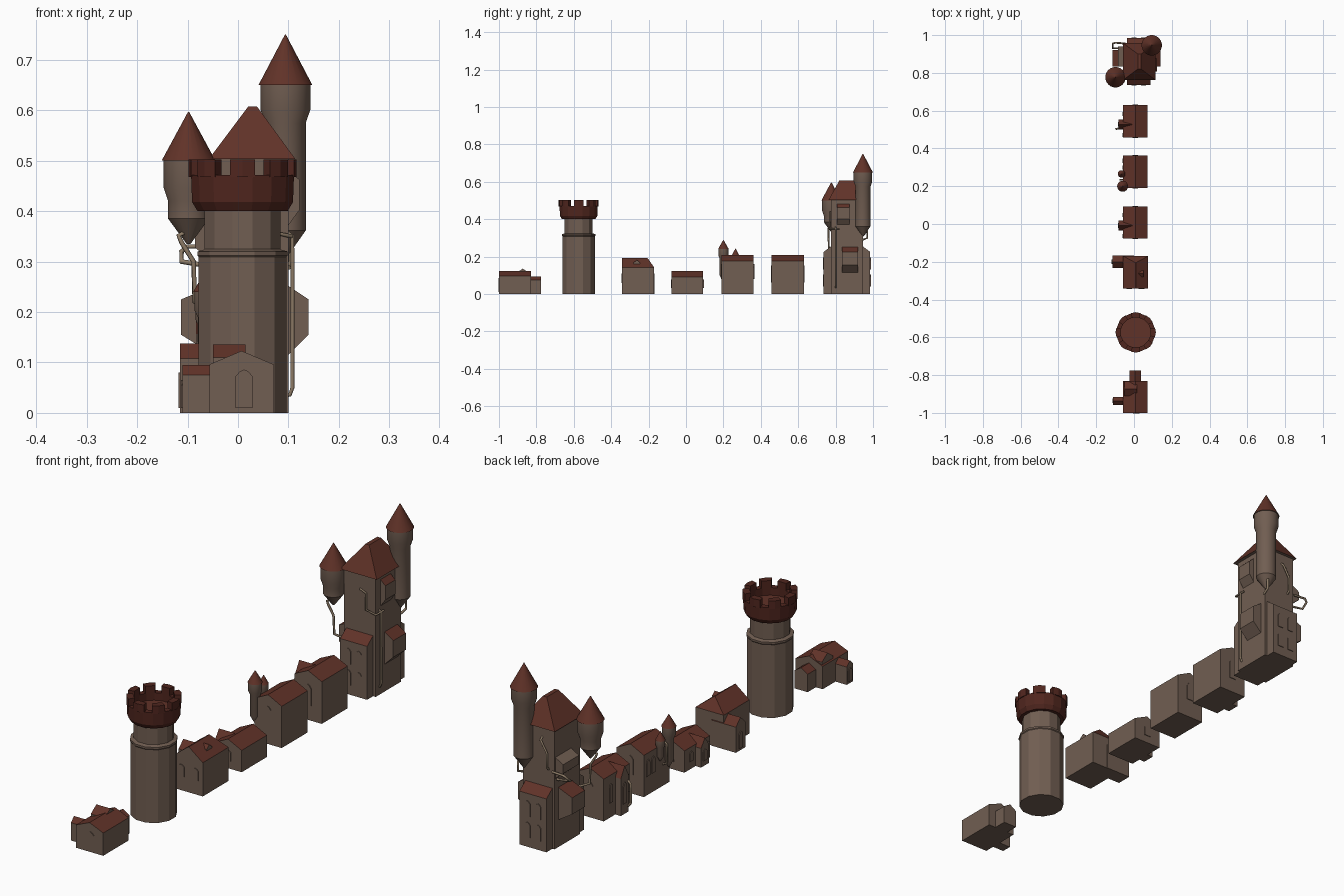
import bpy, bmesh, math
from mathutils import Vector

if "Cube" in bpy.data.objects:
    bpy.data.objects.remove(bpy.data.objects["Cube"])


def material(name, rgb):
    m = bpy.data.materials.new(name)
    m.diffuse_color = (*rgb, 1)
    m.use_nodes = True
    m.node_tree.nodes["Principled BSDF"].inputs["Base Color"].default_value = m.diffuse_color
    return m


WALL = material("brown_stone", (0.165, 0.112, 0.084))
ROOF = material("red_tile", (0.118, 0.032, 0.021))
CROWN = material("dark_red_stone", (0.08, 0.019, 0.013))
PIPE = material("tan_pipe", (0.27, 0.2, 0.135))


def finish(name, bm, mats, rule=None, smooth=False):
    bmesh.ops.recalc_face_normals(bm, faces=bm.faces)
    bm.normal_update()
    for f in bm.faces:
        f.material_index = rule(f) if rule else 0
        f.smooth = smooth
    me = bpy.data.meshes.new(name)
    bm.to_mesh(me)
    bm.free()
    for m in mats:
        me.materials.append(m)
    if smooth:
        me.set_sharp_from_angle(angle=math.radians(28))
    ob = bpy.data.objects.new(name, me)
    bpy.context.collection.objects.link(ob)
    return ob


def upward(f):
    return 1 if f.normal.z > 0.15 else 0


def prism(name, pts, axis, a, b, mats=(WALL, ROOF), rule=upward):
    """Profile (u, z) extruded along x or y from a to b; upward faces are tiled."""
    bm = bmesh.new()
    rings = []
    for t in (a, b):
        rings.append([bm.verts.new((t, u, z) if axis == 'x' else (u, t, z)) for u, z in pts])
    bm.faces.new(rings[0])
    bm.faces.new(rings[1])
    n = len(pts)
    for i in range(n):
        j = (i + 1) % n
        bm.faces.new((rings[0][i], rings[0][j], rings[1][j], rings[1][i]))
    return finish(name, bm, mats, rule)


def gable(name, axis, u0, u1, eave, ridge, a, b, base=0.0):
    pts = [(u0, base), (u1, base), (u1, eave), ((u0 + u1) / 2, ridge), (u0, eave)]
    return prism(name, pts, axis, a, b)


def arch(name, axis, u, z, w, h, pos):
    """Thin pointed-round window or door plate."""
    pts = [(u - w / 2, z), (u + w / 2, z), (u + w / 2, z + h * .82), (u + w * .25, z + h * .95),
           (u, z + h), (u - w * .25, z + h * .95), (u - w / 2, z + h * .82)]
    return prism(name, pts, axis, pos - .003, pos + .003, (WALL,), None)


def frustum(name, lo, hi, z0, z1):
    """Hipped roof between two rectangles (x0, x1, y0, y1)."""
    bm = bmesh.new()
    rings = [[bm.verts.new((r[i], r[j], z)) for i, j in ((0, 2), (1, 2), (1, 3), (0, 3))]
             for r, z in ((lo, z0), (hi, z1))]
    for r in rings:
        bm.faces.new(r)
    for i in range(4):
        j = (i + 1) % 4
        bm.faces.new((rings[0][i], rings[0][j], rings[1][j], rings[1][i]))
    return finish(name, bm, (WALL, ROOF), upward)


def lathe(name, x, y, prof, n, mats, rule=None, smooth=False):
    bm = bmesh.new()
    rings = []
    for r, z in prof:
        rings.append([bm.verts.new((x + r * math.cos((k + .5) * math.tau / n),
                                    y + r * math.sin((k + .5) * math.tau / n), z)) for k in range(n)])
    for p, q in zip(rings, rings[1:]):
        for k in range(n):
            bm.faces.new((p[k], p[(k + 1) % n], q[(k + 1) % n], q[k]))
    bm.faces.new(rings[0])
    bm.faces.new(rings[-1])
    return finish(name, bm, mats, rule, smooth)


def turret(name, x, y, r, z_tip, z_low, z_mid, z_eave, apex, r_low):
    """Hanging round turret with pointed base and cone roof."""
    prof = [(.004, z_tip), (r_low, z_low), (r_low, z_mid), (r * .96, z_mid + r * .5),
            (r * .96, z_eave), (r * 1.04, z_eave), (.001, apex)]
    return lathe(name, x, y, prof, 20, (WALL, ROOF),
                 lambda f: int(f.calc_center_median().z > z_eave + .002), True)


def pipe(name, pts, r=.005):
    cu = bpy.data.curves.new(name, 'CURVE')
    cu.dimensions = '3D'
    cu.bevel_depth = r
    cu.bevel_resolution = 1
    cu.use_fill_caps = True
    sp = cu.splines.new('POLY')
    sp.points.add(len(pts) - 1)
    for p, c in zip(sp.points, pts):
        p.co = (*c, 1)
    cu.materials.append(PIPE)
    bpy.context.collection.objects.link(bpy.data.objects.new(name, cu))


X0, X1, XM = -.057, .071, .007

# Front cottage with rear and side wings
gable("cottage_body", 'y', X0, X1, .096, .123, -1.0, -.83)
gable("cottage_rear_wing", 'y', -.025, .037, .075, .095, -.84, -.775)
gable("cottage_side_wing", 'x', -.957, -.915, .075, .095, -.11, 0)
gable("cottage_cross_roof", 'x', -.91, -.835, .11, .136, -.05, .015, .06)
arch("cottage_door", 'y', .012, .01, .034, .076, -1.0)
arch("cottage_side_door", 'x', -.936, .01, .024, .055, -.11)

# Battlemented watch tower
TX, TY = .009, -.574
lathe("watch_tower_shaft", TX, TY, [(.09, 0), (.09, .315), (.078, .325), (.078, .41)], 12, (WALL,))
lathe("watch_tower_crown", TX, TY, [(.076, .40), (.091, .40), (.102, .418), (.104, .472), (.08, .472), (.08, .44)],
      16, (CROWN, ROOF), lambda f: int(len(f.verts) > 4 and f.calc_center_median().z > .42))
bm = bmesh.new()
for k in range(8):  # merlons
    ring = []
    for z in (.468, .502):
        for da, r in ((-.24, .08), (-.24, .105), (0, .107), (.24, .105), (.24, .08)):
            a = k * math.tau / 8 + da
            ring.append(bm.verts.new((TX + r * math.cos(a), TY + r * math.sin(a), z)))
    bm.faces.new(ring[:5])
    bm.faces.new(ring[5:])
    for i in range(5):
        bm.faces.new((ring[i], ring[(i + 1) % 5], ring[(i + 1) % 5 + 5], ring[i + 5]))
finish("watch_tower_merlons", bm, (CROWN,))
lathe("watch_tower_band", TX, TY, [(.085, .302), (.0925, .312), (.0925, .32), (.078, .324)], 12, (WALL,))

# Corner house with hipped end, side wing and dormer
prism("corner_house_walls", [(X0, 0), (.075, 0), (.075, .142), (X0, .142)], 'y', -.342, -.17)
frustum("corner_house_roof", (X0, .075, -.342, -.17), (.008, .01, -.342, -.205), .142, .192)
gable("corner_house_wing", 'x', -.232, -.168, .108, .138, -.115, 0)
gable("corner_house_dormer", 'x', -.28, -.245, .168, .182, .008, .05, .15)
for u in (-.025, .04):
    arch("corner_house_window", 'y', u, .06, .03, .05, -.342)
arch("corner_house_wing_door", 'x', -.2, .01, .025, .07, -.115)

# Small house and tall house, each with a narrow side wing
for nm, y0, y1, ev, rd, yc in (("small_house", -.077, .092, .092, .123, -.008),
                               ("tall_house", .457, .63, .178, .208, .527)):
    gable(nm + "_body", 'y', X0, X1, ev, rd, y0, y1)
    gable(nm + "_wing", 'x', yc - .026, yc + .026, ev * .88, rd - .006, -.083, XM)
    arch(nm + "_front_window", 'y', XM, ev * .35, .03, ev * .5, y0)
    arch(nm + "_back_window", 'y', XM, ev * .35, .03, ev * .5, y1)
    arch(nm + "_wing_window", 'x', yc, ev * .25, .024, ev * .5, -.083)
    for dy in (-.055, .055):
        arch(nm + "_side_window", 'x', yc + dy, ev * .35, .022, ev * .45, X0)
pipe("tall_house_pipe", [(-.055, .505, .13), (-.085, .505, .13), (-.095, .503, .118),
                         (-.095, .503, .04), (-.085, .505, .025), (-.055, .505, .025)])

# Turreted house
gable("turreted_house_body", 'y', X0, X1, .176, .208, .19, .362)
turret("turreted_house_large_turret", -.06, .2, .028, .07, .1, .19, .24, .289, .02)
turret("turreted_house_small_turret", -.066, .265, .019, .12, .14, .175, .208, .243, .014)
pipe("turreted_house_pipe", [(-.06, .235, .19), (-.075, .235, .18), (-.075, .235, .1), (-.055, .235, .09)], .004)
for y in (.19, .362):
    arch("turreted_house_window", 'y', XM, .08, .03, .08, y)
for y in (.3, .335):
    arch("turreted_house_side_window", 'x', y, .08, .022, .07, X0)

# Castle keep: shaft, lean-to wings front and back, hipped roof
KX0, KX1 = -.048, .1
prism("keep_shaft", [(KX0, 0), (KX1, 0), (KX1, .505), (KX0, .505)], 'y', .775, .945)
prism("keep_wings", [(.735, 0), (.985, 0), (.985, .225), (.945, .255), (.775, .255), (.735, .225)],
      'x', KX0 + .01, KX1 - .012)
frustum("keep_roof", (-.058, .114, .762, .958), (.02, .038, .82, .9), .503, .607)
for u in (0, .05):
    for z in (.04, .13):
        arch("keep_back_window", 'y', u, z, .026, .065, .985)
        arch("keep_front_window", 'y', u, z, .026, .065, .735)


def bay(name, x_in, x_out, y0, y1, z0, z1, slope, mats=(WALL, ROOF)):
    pts = [(x_in, z0), (x_out, z0 + slope * 1.5), (x_out, z1 - slope), (x_in, z1)]
    prism(name, pts, 'y', y0, y1, mats)


# Overhanging bays on the keep
bay("keep_bay_right_low", .095, .14, .835, .92, .11, .255, .03)
bay("keep_bay_right_high", .095, .122, .808, .875, .365, .487, .025)
bay("keep_bay_left_low", -.04, -.113, .835, .92, .11, .255, .03)
bay("keep_bay_left_high", -.04, -.085, .835, .94, .29, .39, .025, (WALL, WALL))

# Castle corner turrets
turret("keep_turret_tall", .094, .946, .052, .31, .362, .575, .65, .75, .041)
turret("keep_turret_short", -.098, .777, .052, .335, .385, .42, .5, .597, .041)

# Castle pipes
pipe("keep_pipe_front_left", [(-.1, .765, .36), (-.118, .762, .352), (-.112, .762, .338),
                              (-.088, .762, .3), (-.086, .765, .22), (-.04, .785, .2)])
pipe("keep_pipe_right", [(.095, .8, .36), (.108, .8, .35), (.108, .8, .05), (.103, .8, .036), (.093, .8, .034)], .0045)
pipe("keep_pipe_right_cross", [(.03, .77, .44), (.06, .768, .43), (.06, .768, .36),
                               (.106, .768, .35), (.106, .82, .35)], .004)
pipe("keep_pipe_back", [(.01, .943, .46), (.01, .955, .45), (-.02, .955, .4), (-.02, .955, .34), (-.02, .943, .33)], .0045)
pipe("keep_pipe_back_left", [(-.045, .955, .33), (-.1, .96, .33), (-.112, .955, .32),
                             (-.112, .93, .3), (-.05, .93, .29)], .005)
pipe("keep_turret_pipe", [(.095, .93, .36), (.105, .97, .34), (.105, .97, .3), (.1, .94, .288)], .005)
